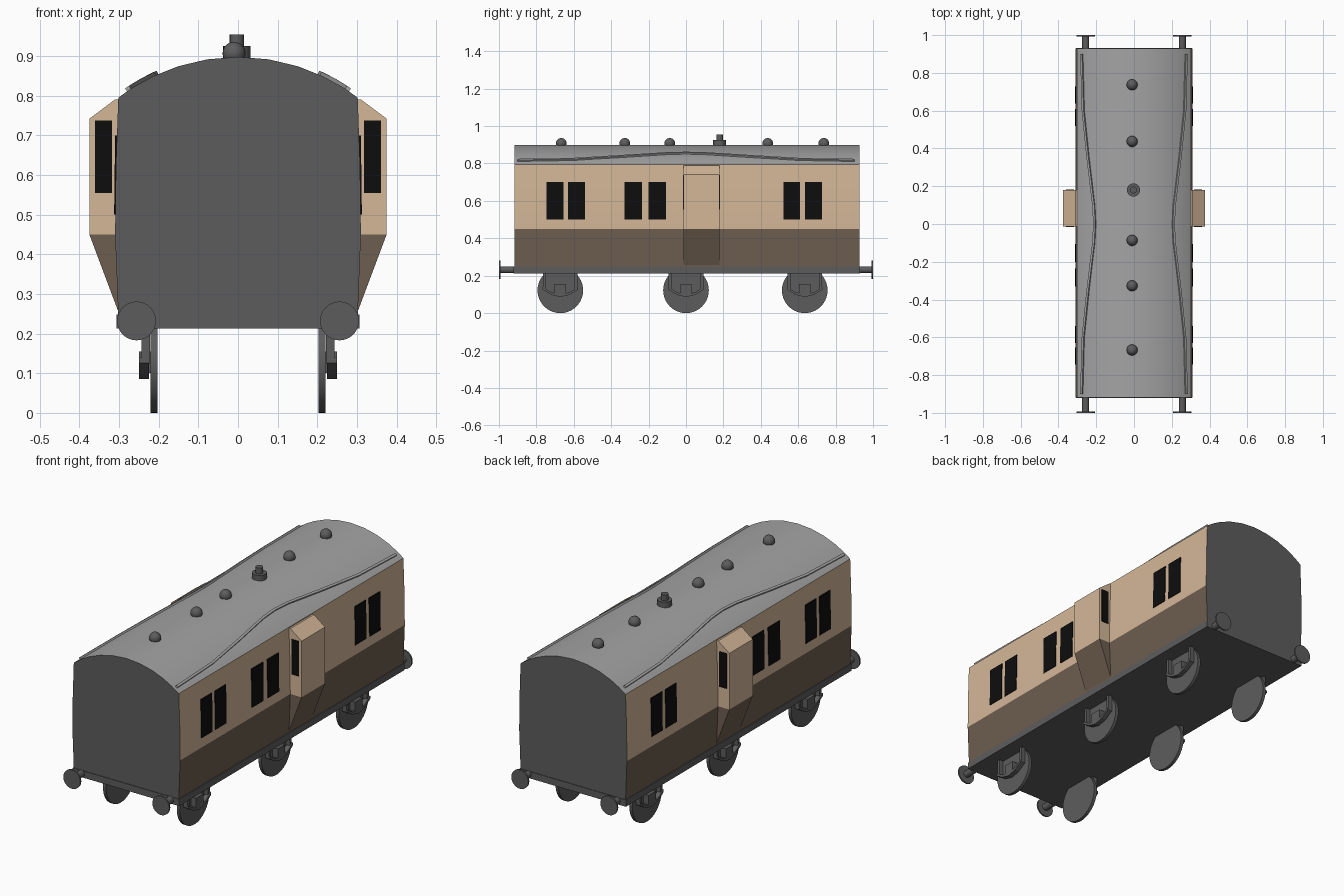
import bpy, bmesh, math
from mathutils import Matrix, Vector

if "Cube" in bpy.data.objects:
    bpy.data.objects.remove(bpy.data.objects["Cube"])


def material(name, rgb):
    m = bpy.data.materials.new(name)
    m.diffuse_color = (*rgb, 1)
    m.use_nodes = True
    m.node_tree.nodes["Principled BSDF"].inputs["Base Color"].default_value = m.diffuse_color
    return m


DARK = material("dark grey", (0.108, 0.108, 0.108))
ROOF = material("roof grey", (0.37, 0.37, 0.37))
CREAM = material("cream", (0.66, 0.475, 0.315))
BROWN = material("brown", (0.155, 0.113, 0.079))
BLACK = material("window black", (0.004, 0.004, 0.004))


def finish(name, bm, mats, rule=None, smooth=False):
    bmesh.ops.recalc_face_normals(bm, faces=bm.faces[:])
    bm.normal_update()
    if rule:
        for f in bm.faces:
            f.material_index = rule(f)
    me = bpy.data.meshes.new(name)
    bm.to_mesh(me)
    bm.free()
    for m in mats:
        me.materials.append(m)
    ob = bpy.data.objects.new(name, me)
    bpy.context.collection.objects.link(ob)
    if smooth:
        bpy.ops.object.select_all(action='DESELECT')
        bpy.context.view_layer.objects.active = ob
        ob.select_set(True)
        bpy.ops.object.shade_smooth_by_angle(angle=math.radians(35))
    return ob


def prism(name, profile, axis, a, b, mats, rule=None, smooth=False):
    """Extrude a 2D profile along x (profile in y,z) or y (profile in x,z)."""
    bm = bmesh.new()
    at = (lambda p, t: (t, p[0], p[1])) if axis == 'x' else (lambda p, t: (p[0], t, p[1]))
    r0 = [bm.verts.new(at(p, a)) for p in profile]
    r1 = [bm.verts.new(at(p, b)) for p in profile]
    n = len(profile)
    for i in range(n):
        bm.faces.new((r0[i], r0[(i + 1) % n], r1[(i + 1) % n], r1[i]))
    bm.faces.new(r0)
    bm.faces.new(r1)
    return finish(name, bm, mats, rule, smooth)


def box(name, x, y, z, mat):
    prism(name, [(x[0], z[0]), (x[1], z[0]), (x[1], z[1]), (x[0], z[1])], 'y', *y, [mat])


def cylinder(name, center, radius, depth, axis, mat, sides=32):
    bm = bmesh.new()
    bmesh.ops.create_cone(bm, cap_ends=True, segments=sides, radius1=radius, radius2=radius, depth=depth)
    rot = {'x': Matrix.Rotation(math.pi / 2, 4, 'Y'), 'y': Matrix.Rotation(math.pi / 2, 4, 'X'),
           'z': Matrix.Identity(4)}[axis]
    bm.transform(Matrix.Translation(center) @ rot)
    finish(name, bm, [mat], smooth=True)


# Coach body: wall and arched roof section
Y0, Y1 = -0.918, 0.928
R = 0.494


def roof_z(x):
    return 0.898 - R + math.sqrt(R * R - x * x)


wall = [(0.302, 0.245), (0.31, 0.45), (0.308, 0.62)]
arc = [(0.302 * math.cos(math.pi * i / 12), 0) for i in range(13)]
arc = [(x, roof_z(x)) for x, _ in arc]
section = wall + arc + [(-x, z) for x, z in reversed(wall)]


def body_rule(f):
    c, n = f.calc_center_median(), f.normal
    if abs(n.y) > 0.5 or n.z < -0.5:
        return 0
    if c.z > 0.795:
        return 1
    return 2 if c.z > 0.45 else 3


prism("coach_body", section, 'y', Y0, Y1, [DARK, ROOF, CREAM, BROWN], body_rule, True)

# Underframe
box("underframe", (-0.306, 0.306), (Y0 - 0.003, Y1 + 0.003), (0.213, 0.248), DARK)

# Paired side windows and guard lookouts
windows = [(-0.745, -0.655), (-0.63, -0.54), (-0.33, -0.235), (-0.2, -0.107), (0.52, 0.61), (0.637, 0.727)]
BY0, BY1 = -0.013, 0.18
for side, s in (("right", 1), ("left", -1)):
    for i, (a, b) in enumerate(windows):
        plate = [(s * 0.305, 0.5), (s * 0.3125, 0.5), (s * 0.31, 0.7), (s * 0.302, 0.7)]
        prism(f"{side}_window_{i + 1}", plate, 'y', a, b, [BLACK])
    lower = [(0.30, 0.25), (0.375, 0.45), (0.305, 0.45)]
    upper = [(0.305, 0.45), (0.375, 0.45), (0.375, 0.742), (0.311, 0.79), (0.301, 0.79)]
    prism(f"{side}_lookout_lower", [(s * x, z) for x, z in lower], 'y', BY0, BY1, [BROWN])
    prism(f"{side}_lookout_upper", [(s * x, z) for x, z in upper], 'y', BY0, BY1, [CREAM])
    for end, y in (("front", BY0), ("back", BY1)):
        xs = sorted((s * 0.318, s * 0.361))
        box(f"{side}_lookout_{end}_window", xs, (y - 0.003, y + 0.003), (0.555, 0.738), BLACK)

    # Curved rain strip swept over the roof
    path = [(-0.9, 0.275), (-0.6, 0.267), (-0.35, 0.242), (-0.1, 0.212), (0, 0.207),
            (0.1, 0.212), (0.35, 0.242), (0.6, 0.267), (0.9, 0.275)]
    bm = bmesh.new()
    rings = []
    for y, x in path:
        c = Vector((x, y, roof_z(x)))
        n = Vector((x, 0, math.sqrt(R * R - x * x))).normalized()
        t = Vector((n.z, 0, -n.x))
        pts = [c + t * u + n * v for u, v in ((-.006, -.004), (.006, -.004), (.006, .009), (-.006, .009))]
        rings.append([bm.verts.new((s * p.x, p.y, p.z)) for p in pts])
    for r, q in zip(rings, rings[1:]):
        for k in range(4):
            bm.faces.new((r[k], r[(k + 1) % 4], q[(k + 1) % 4], q[k]))
    bm.faces.new(rings[0])
    bm.faces.new(rings[-1])
    finish(f"{side}_rain_strip", bm, [ROOF])

    # Buffers at both ends
    for end, e, y in (("front", -1, Y0), ("back", 1, Y1)):
        cylinder(f"{side}_{end}_buffer_shaft", (s * 0.256, (y + e * 0.995) / 2, 0.232), 0.018,
                 abs(e * 0.995 - y) + 0.01, 'y', DARK, 16)
        cylinder(f"{side}_{end}_buffer_head", (s * 0.256, e * 0.996, 0.232), 0.049, 0.008, 'y', DARK)

    # Wheels with axle guards, springs and axle boxes
    for i, y in enumerate((-0.672, 0.0, 0.635)):
        tag = f"{side}_{i + 1}"
        cylinder(f"wheel_{tag}", (s * 0.212, y, 0.122), 0.122, 0.017, 'x', DARK, 40)
        spring = [(-0.095, 0.14), (-0.05, 0.112), (0, 0.1), (0.05, 0.112), (0.095, 0.14)]
        strip = spring + [(u, z - 0.014) for u, z in reversed(spring)]
        prism(f"spring_{tag}", [(y + u, z) for u, z in strip], 'x', s * 0.225, s * 0.25, [DARK])
        for k, u in enumerate((-0.085, 0.085)):
            box(f"hanger_{tag}_{k + 1}", sorted((s * 0.222, s * 0.244)),
                (y + u - 0.008, y + u + 0.008), (0.125, 0.22), DARK)
        box(f"axle_box_{tag}", sorted((s * 0.218, s * 0.25)), (y - 0.03, y + 0.03), (0.1, 0.155), DARK)

# Round roof vents
for i, y in enumerate((-0.667, -0.327, -0.087, 0.437, 0.737)):
    bm = bmesh.new()
    bmesh.ops.create_uvsphere(bm, u_segments=20, v_segments=12, radius=0.029)
    bm.transform(Matrix.Translation((-0.01, y, 0.907)))
    finish(f"roof_vent_{i + 1}", bm, [DARK], smooth=True)

# Lamp chimney
cylinder("chimney_base", (-0.003, 0.18, 0.905), 0.035, 0.04, 'z', DARK, 20)
cylinder("chimney_top", (-0.003, 0.18, 0.938), 0.018, 0.034, 'z', DARK, 16)
